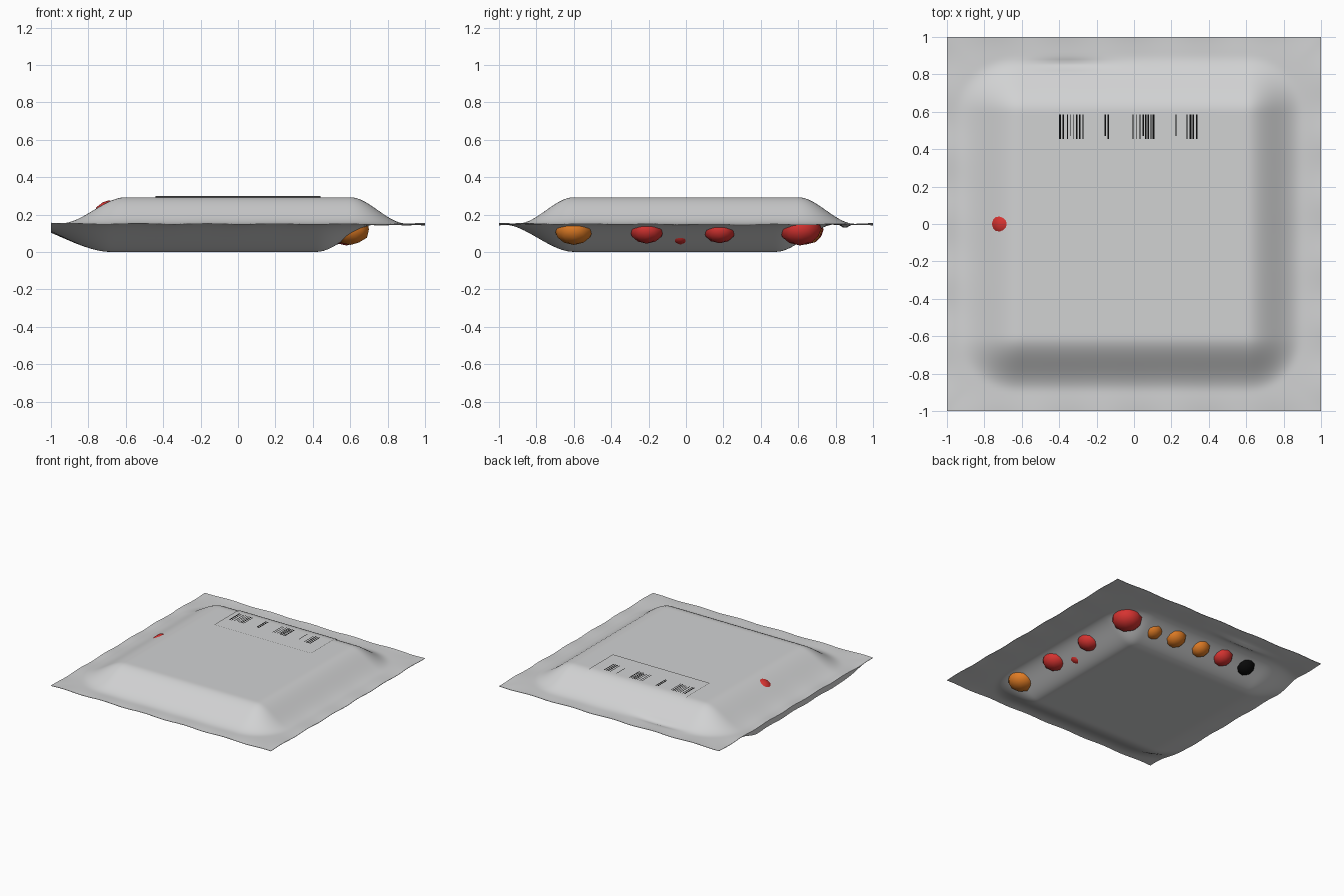
import bpy, bmesh, math

cube = bpy.data.objects.get("Cube")
if cube:
    bpy.data.objects.remove(cube, do_unlink=True)


def material(name, rgb):
    m = bpy.data.materials.new(name)
    m.use_nodes = True
    m.diffuse_color = (*rgb, 1)
    m.node_tree.nodes["Principled BSDF"].inputs["Base Color"].default_value = (*rgb, 1)
    return m


FILM = material("grey film", (0.64, 0.645, 0.65))
RED = material("red", (0.67, 0.033, 0.03))
ORANGE = material("orange", (0.74, 0.2, 0.018))
BLACK = material("black", (0.003, 0.003, 0.003))


def add_object(name, bm, mat, smooth=True):
    bmesh.ops.recalc_face_normals(bm, faces=bm.faces)
    for f in bm.faces:
        f.smooth = smooth
    mesh = bpy.data.meshes.new(name)
    bm.to_mesh(mesh)
    bm.free()
    mesh.materials.append(mat)
    ob = bpy.data.objects.new(name, mesh)
    bpy.context.collection.objects.link(ob)
    return ob


def reach(v, low, high, w_low, w_high):
    """Distance outside an interval, as a share of the slope width."""
    return max((low - v) / w_low, (v - high) / w_high, 0)


def swell(x_range, y_range, x, y):
    """1 on the plateau, easing to 0 at the seal, with rounded corners."""
    t = min(math.hypot(reach(x, *x_range), reach(y, *y_range)), 1)
    return 1 - t * t * (3 - 2 * t)


def ripple(x, y):
    """Wavy sealed edge and a crease in the back seal."""
    edge = max(abs(x), abs(y)) ** 12
    wave = 0.003 * edge * (math.sin(17 * x + 2 * y) + math.sin(19 * y - x))
    crease = 0.02 * math.exp(-((x + 0.36) / 0.2) ** 2 - ((y - 0.85) / 0.025) ** 2)
    return wave - crease


def top_z(x, y):
    return 0.151 + 0.142 * swell((-0.6, 0.6, 0.35, 0.3), (-0.6, 0.6, 0.3, 0.3), x, y) + ripple(x, y)


def bottom_z(x, y):
    return 0.148 - 0.147 * swell((-0.68, 0.42, 0.5, 0.32), (-0.6, 0.48, 0.38, 0.32), x, y) + ripple(x, y)


def add_sheet(bm, height, x0, x1, y0, y1, nx, ny):
    """Grid of quads draped over a height function."""
    rows = []
    for j in range(ny + 1):
        y = y0 + (y1 - y0) * j / ny
        xs = [x0 + (x1 - x0) * i / nx for i in range(nx + 1)]
        rows.append([bm.verts.new((x, y, height(x, y))) for x in xs])
    for a, b in zip(rows, rows[1:]):
        for i in range(nx):
            bm.faces.new((a[i], a[i + 1], b[i + 1], b[i]))


# Pouch: upper and lower films joined around the rim
bm = bmesh.new()
for height in (top_z, bottom_z):
    add_sheet(bm, height, -1, 1, -1, 1, 100, 100)
bmesh.ops.bridge_loops(bm, edges=[e for e in bm.edges if e.is_boundary])
pouch = add_object("pouch", bm, FILM)
bpy.context.view_layer.objects.active = pouch
pouch.select_set(True)
bpy.ops.object.shade_smooth_by_angle(angle=math.radians(45))

# Label draped over the back of the upper film
bm = bmesh.new()
add_sheet(bm, lambda x, y: top_z(x, y) + 0.006, -0.44, 0.44, 0.32, 0.7, 4, 20)
add_object("label", bm, FILM)

# Printed bars: centre and width of each thin plate
bars = [(-0.395, 0.01), (-0.378, 0.006), (-0.355, 0.006), (-0.338, 0.005), (-0.322, 0.005),
        (-0.306, 0.006), (-0.29, 0.009), (-0.273, 0.005), (-0.153, 0.009), (-0.138, 0.009),
        (-0.005, 0.005), (0.012, 0.005), (0.033, 0.005), (0.05, 0.007), (0.062, 0.007),
        (0.076, 0.009), (0.09, 0.005), (0.104, 0.009), (0.225, 0.005), (0.283, 0.005),
        (0.302, 0.009), (0.318, 0.008), (0.335, 0.008)]
bm = bmesh.new()
for i, (x, w) in enumerate(bars):
    front = 0.47 if i % 5 == 3 else 0.455
    add_sheet(bm, lambda x, y: 0.3002, x - w / 2, x + w / 2, front, 0.585, 1, 1)
add_object("printed_bars", bm, BLACK, False)

# Sweets pressing out through the film: place, radius, half height, colour
sweets = [
    (0.6, -0.6, 0.12, 0.105, 0.082, ORANGE),
    (0.6, -0.21, 0.12, 0.095, 0.075, RED),
    (0.53, -0.03, 0.1, 0.06, 0.06, RED),
    (0.59, 0.18, 0.12, 0.09, 0.073, RED),
    (0.58, 0.61, 0.125, 0.115, 0.09, RED),
    (0.34, 0.62, 0.12, 0.08, 0.078, ORANGE),
    (0.14, 0.64, 0.12, 0.09, 0.08, ORANGE),
    (-0.1, 0.645, 0.12, 0.083, 0.078, ORANGE),
    (-0.315, 0.65, 0.12, 0.086, 0.078, RED),
    (-0.54, 0.65, 0.12, 0.08, 0.075, BLACK),
    (-0.69, 0, 0.197, 0.08, 0.08, RED),
]
for i, (x, y, z, r, h, mat) in enumerate(sweets):
    bm = bmesh.new()
    bmesh.ops.create_icosphere(bm, subdivisions=2, radius=1)
    bmesh.ops.scale(bm, vec=(r, r, h), verts=bm.verts)
    sweet = add_object(f"sweet_{i + 1}", bm, mat)
    sweet.location = (x, y, z)
